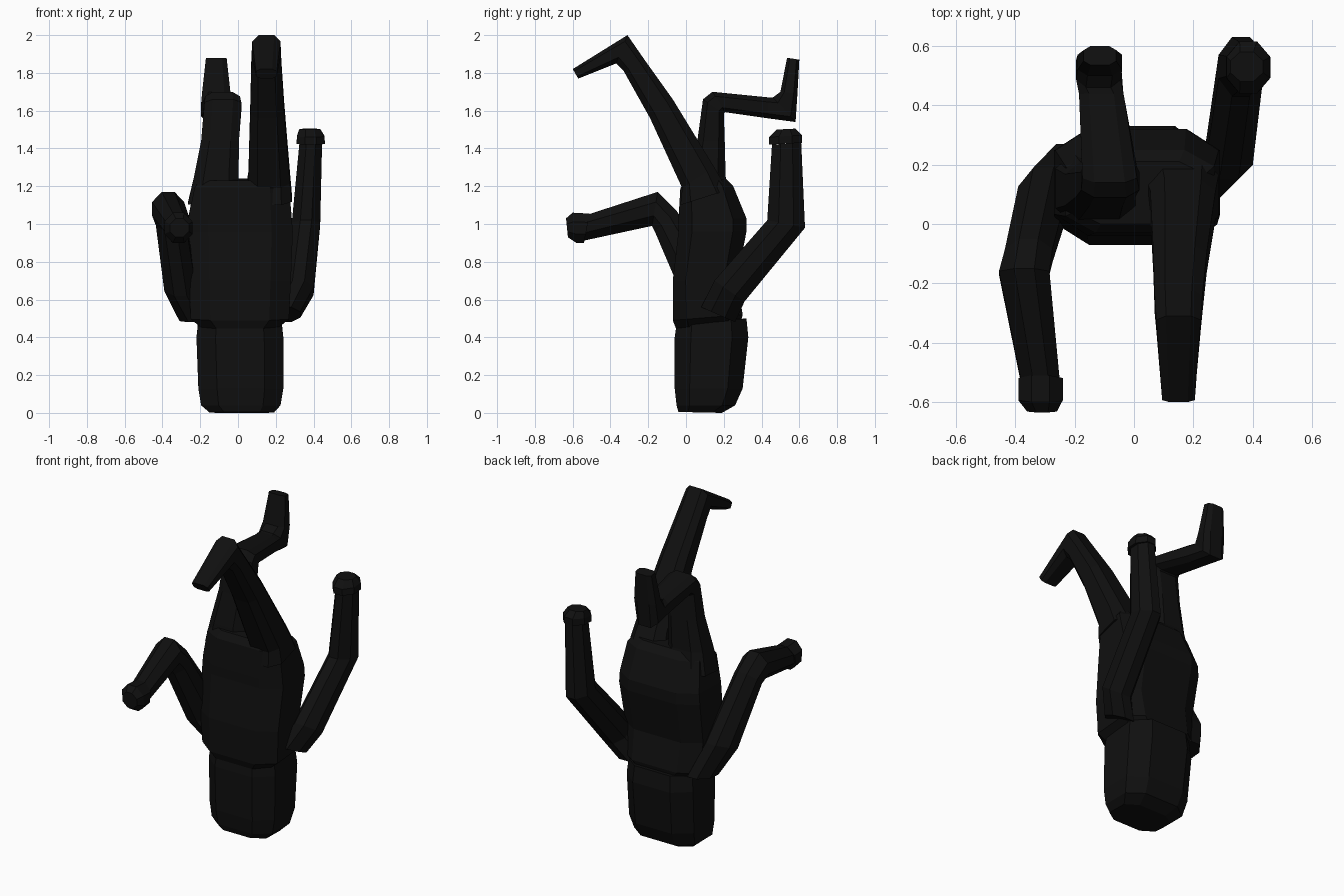
import bpy, bmesh
from mathutils import Vector

black = bpy.data.materials.new("matte_black")
black.diffuse_color = (0.005, 0.005, 0.005, 1)


def loft(name, sections, cut=0.3):
    """Low-poly limb: each section is (y1, z1, y2, z2, x centre, x half width)."""
    bm = bmesh.new()
    c = 1 - 2 * cut
    octagon = [(-1, -c), (-c, -1), (c, -1), (1, -c), (1, c), (c, 1), (-c, 1), (-1, c)]
    rings = []
    for y1, z1, y2, z2, xc, hw in sections:
        a, b = Vector((xc, y1, z1)), Vector((xc, y2, z2))
        mid, half = (a + b) / 2, (b - a) / 2
        rings.append([bm.verts.new(mid + half * s + Vector((hw * t, 0, 0))) for s, t in octagon])
    for r, q in zip(rings, rings[1:]):
        for i in range(8):
            j = (i + 1) % 8
            bm.faces.new((r[i], r[j], q[j], q[i]))
    bm.faces.new(rings[0][::-1])
    bm.faces.new(rings[-1])
    bmesh.ops.recalc_face_normals(bm, faces=bm.faces)
    mesh = bpy.data.meshes.new(name)
    bm.to_mesh(mesh)
    bm.free()
    mesh.materials.append(black)
    obj = bpy.data.objects.new(name, mesh)
    bpy.context.collection.objects.link(obj)
    return obj


# Head, resting on the ground
loft("head", [
    (-0.04, 0.005, 0.19, 0.00, 0.02, 0.17),
    (-0.05, 0.04, 0.26, 0.04, 0.015, 0.21),
    (-0.06, 0.13, 0.30, 0.13, 0.015, 0.225),
    (-0.06, 0.40, 0.33, 0.40, 0.01, 0.23),
    (-0.05, 0.47, 0.32, 0.50, 0.01, 0.22)], 0.22)

# Torso, shoulders low and hips high
loft("torso", [
    (-0.05, 0.44, 0.29, 0.48, 0.01, 0.20),
    (-0.07, 0.49, 0.30, 0.52, 0.01, 0.26),
    (-0.07, 0.70, 0.27, 0.70, 0.01, 0.27),
    (-0.04, 0.96, 0.32, 0.96, 0.01, 0.28),
    (-0.04, 1.02, 0.32, 1.03, 0.01, 0.275),
    (-0.03, 1.19, 0.25, 1.20, 0.02, 0.25),
    (0.00, 1.23, 0.21, 1.24, 0.02, 0.22)], 0.2)

# Leg bent backwards
loft("bent_leg", [
    (0.00, 1.10, 0.24, 1.12, -0.125, 0.14),
    (0.02, 1.25, 0.21, 1.25, -0.115, 0.118),
    (0.06, 1.44, 0.205, 1.44, -0.095, 0.10),
    (0.09, 1.66, 0.20, 1.585, -0.08, 0.098),
    (0.14, 1.70, 0.207, 1.592, -0.082, 0.092),
    (0.44, 1.67, 0.43, 1.56, -0.11, 0.075),
    (0.46, 1.67, 0.58, 1.54, -0.12, 0.075),
    (0.50, 1.70, 0.59, 1.69, -0.115, 0.075),
    (0.535, 1.88, 0.60, 1.87, -0.115, 0.055)], 0.22)

# Leg stretched forwards
loft("stretched_leg", [
    (-0.03, 1.10, 0.22, 1.18, 0.16, 0.125),
    (-0.02, 1.19, 0.15, 1.30, 0.165, 0.11),
    (-0.19, 1.56, -0.07, 1.66, 0.155, 0.09),
    (-0.33, 1.81, -0.22, 1.87, 0.15, 0.08),
    (-0.37, 1.85, -0.31, 2.00, 0.15, 0.075),
    (-0.57, 1.77, -0.60, 1.82, 0.15, 0.055)], 0.22)

# Arm reaching forwards, with rounded hand
loft("forward_arm", [
    (0.06, 0.48, 0.27, 0.50, -0.23, 0.08),
    (-0.02, 0.62, 0.19, 0.70, -0.305, 0.085),
    (-0.165, 0.96, -0.05, 1.07, -0.355, 0.08),
    (-0.18, 0.99, -0.15, 1.17, -0.37, 0.085),
    (-0.55, 0.91, -0.52, 1.05, -0.315, 0.065)])
loft("forward_hand", [
    (-0.54, 0.90, -0.51, 1.055, -0.315, 0.075),
    (-0.58, 0.90, -0.60, 1.06, -0.315, 0.075),
    (-0.625, 0.93, -0.635, 1.03, -0.31, 0.05)])

# Arm raised behind, with rounded hand
loft("raised_arm", [
    (0.08, 0.56, 0.26, 0.48, 0.25, 0.08),
    (0.15, 0.70, 0.31, 0.59, 0.32, 0.08),
    (0.43, 1.02, 0.63, 0.98, 0.36, 0.075),
    (0.455, 1.42, 0.61, 1.43, 0.385, 0.06)])
loft("raised_hand", [
    (0.44, 1.42, 0.615, 1.43, 0.385, 0.075),
    (0.44, 1.46, 0.615, 1.47, 0.385, 0.073),
    (0.48, 1.50, 0.58, 1.505, 0.38, 0.055)])
